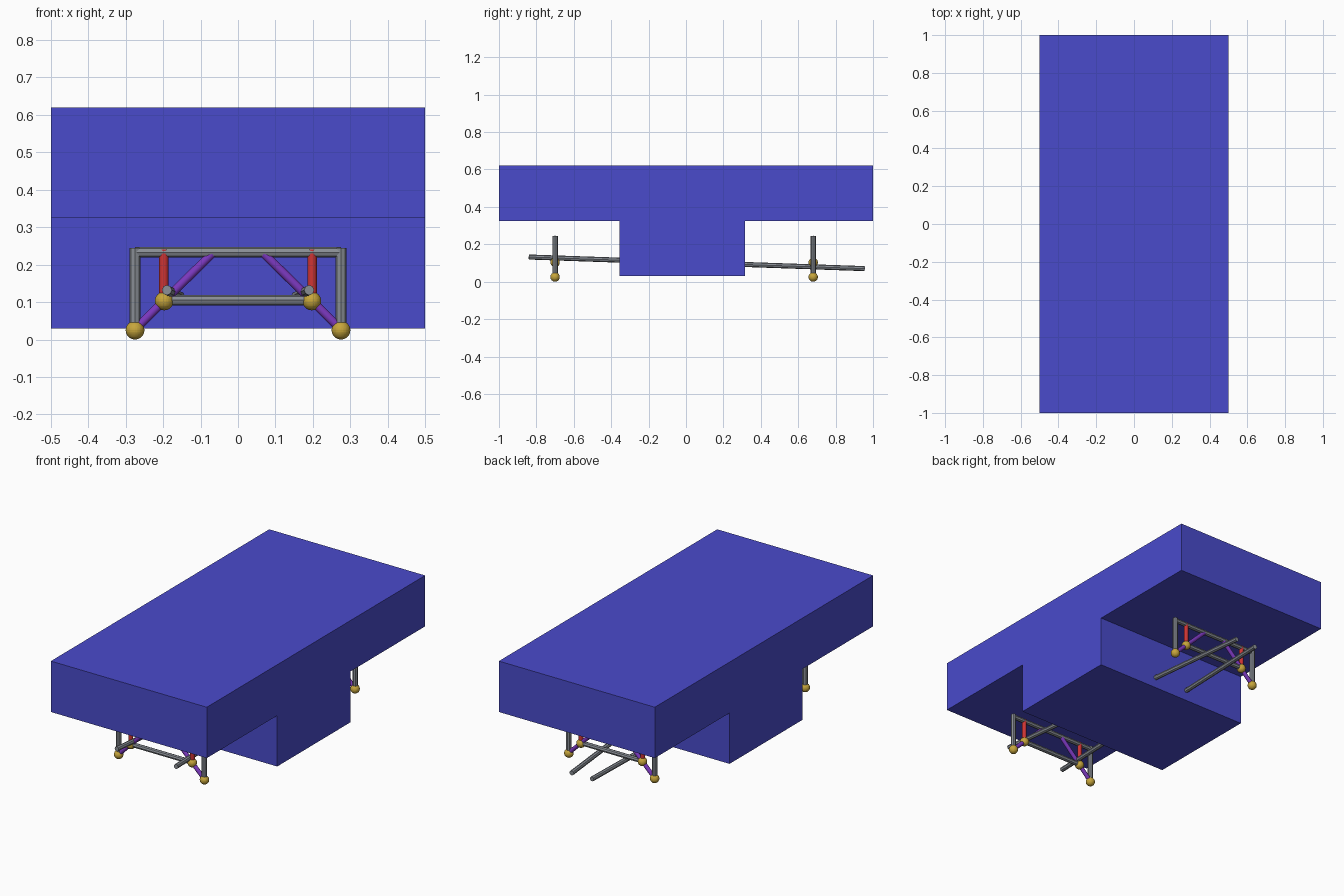
import bpy, bmesh
from mathutils import Vector

if "Cube" in bpy.data.objects:
    bpy.data.objects.remove(bpy.data.objects["Cube"])


def material(name, rgb):
    m = bpy.data.materials.new(name)
    m.diffuse_color = (*rgb, 1)
    m.use_nodes = True
    m.node_tree.nodes["Principled BSDF"].inputs["Base Color"].default_value = m.diffuse_color
    return m


BLUE = material("blue", (0.068, 0.07, 0.6))
GREY = material("steel grey", (0.25, 0.27, 0.30))
GOLD = material("gold", (0.57, 0.38, 0.045))
RED = material("red", (0.62, 0.035, 0.035))
PURPLE = material("purple", (0.2, 0.04, 0.52))


def rod(name, a, b, r, mat, sides=8, smooth=False):
    """Closed cylinder running from point a to point b."""
    a, b = Vector(a), Vector(b)
    d = b - a
    bpy.ops.mesh.primitive_cylinder_add(vertices=sides, radius=r, depth=d.length, location=(a + b) / 2)
    o = bpy.context.object
    o.name = name
    o.rotation_euler = d.to_track_quat('Z', 'Y').to_euler()
    o.data.materials.append(mat)
    if smooth:
        bpy.ops.object.shade_smooth_by_angle()
    return o


def ball(name, loc, r=0.025):
    bpy.ops.mesh.primitive_uv_sphere_add(segments=32, ring_count=16, radius=r, location=loc)
    o = bpy.context.object
    o.name = name
    o.data.materials.append(GOLD)


# T-shaped body: side profile extruded across x
profile = [(-1, 0.325), (-0.355, 0.325), (-0.355, 0.03), (0.315, 0.03),
           (0.315, 0.325), (1, 0.325), (1, 0.62), (-1, 0.62)]
bm = bmesh.new()
face = bm.faces.new([bm.verts.new((-0.5, y, z)) for y, z in profile])
ext = bmesh.ops.extrude_face_region(bm, geom=[face])
bmesh.ops.translate(bm, vec=(1, 0, 0), verts=[v for v in ext["geom"] if isinstance(v, bmesh.types.BMVert)])
bmesh.ops.recalc_face_normals(bm, faces=bm.faces)
mesh = bpy.data.meshes.new("body")
bm.to_mesh(mesh)
bm.free()
mesh.materials.append(BLUE)
bpy.context.collection.objects.link(bpy.data.objects.new("body", mesh))

# Two suspension frames, front and rear
for end, y in (("front", -0.70), ("rear", 0.68)):
    rod(end + "_top_beam", (-0.275, y, 0.233), (0.275, y, 0.233), 0.0135, GREY)
    rod(end + "_lower_beam", (-0.197, y, 0.105), (0.197, y, 0.105), 0.0135, GREY)
    for side, s in (("left", -1), ("right", 1)):
        tag = f"{end}_{side}_"
        rod(tag + "post", (s * 0.275, y, 0.025), (s * 0.275, y, 0.245), 0.0145, GREY)
        rod(tag + "spring", (s * 0.198, y, 0.1), (s * 0.198, y, 0.241), 0.0125, RED, 24, True)
        rod(tag + "brace", (s * 0.275, y, 0.027), (s * 0.062, y, 0.236), 0.0115, PURPLE, 24, True)
        ball(tag + "foot_joint", (s * 0.275, y, 0.025))
        ball(tag + "beam_joint", (s * 0.197, y, 0.103))

# Long converging rods that pass through the body
for side, s in (("left", -1), ("right", 1)):
    rod(side + "_long_rod", (s * 0.19, -0.84, 0.132), (s * 0.065, 0.955, 0.07), 0.0135, GREY)
